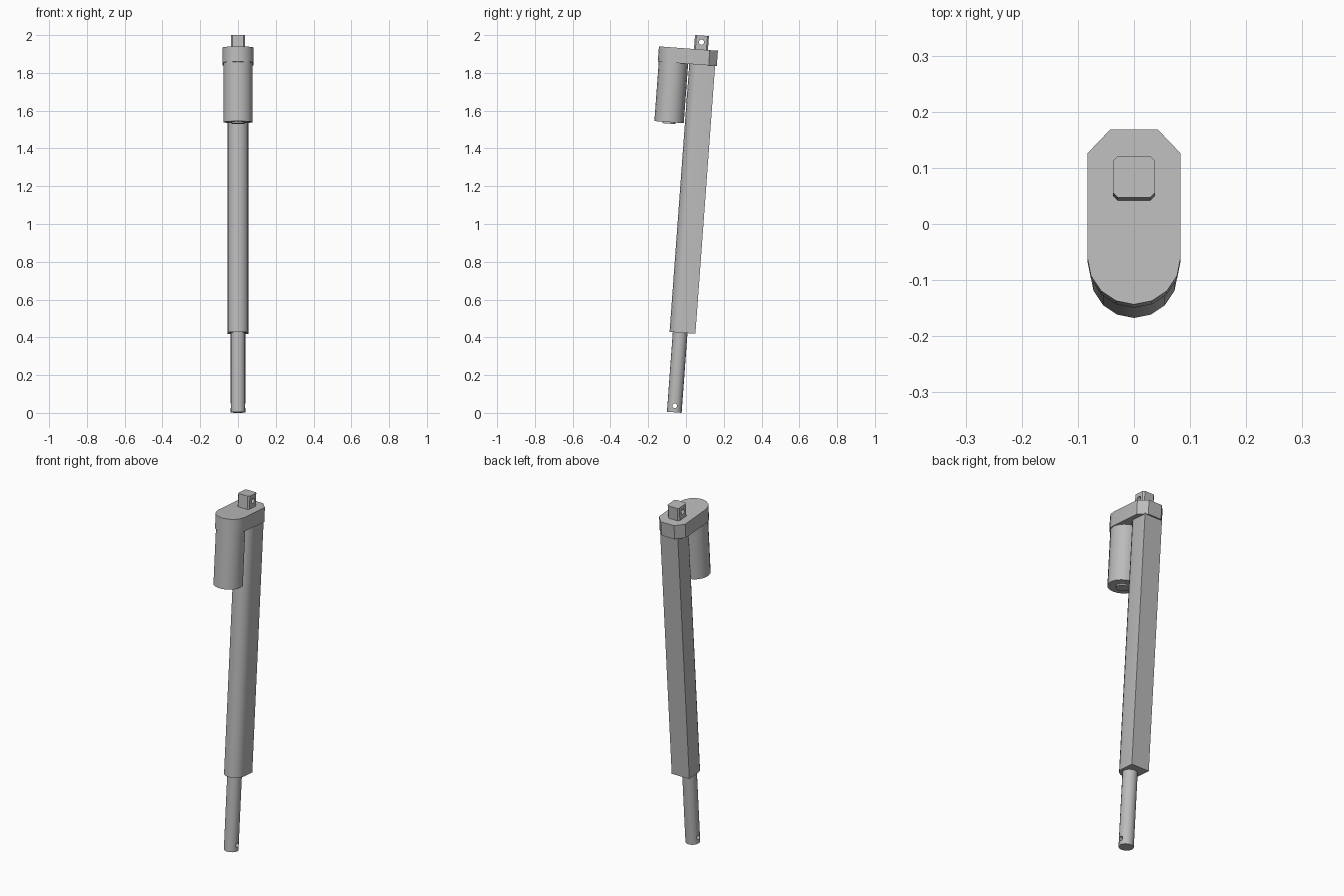
import bpy, bmesh
from math import pi, sin, cos, radians
from mathutils import Matrix

cube = bpy.data.objects.get("Cube")
if cube:
    bpy.data.objects.remove(cube, do_unlink=True)

grey = bpy.data.materials.new("mid_grey")
grey.use_nodes = True
grey.diffuse_color = (0.5, 0.5, 0.5, 1)
grey.node_tree.nodes["Principled BSDF"].inputs["Base Color"].default_value = (0.5, 0.5, 0.5, 1)

# The whole actuator leans back about the x axis
LEAN = Matrix.Translation((0, -0.062, 0.003)) @ Matrix.Rotation(radians(-4.2), 4, 'X')
MOTOR_Y = -0.14


def arc(radius, cy, start, end, steps):
    return [(radius * cos(start + (end - start) * i / steps),
             cy + radius * sin(start + (end - start) * i / steps)) for i in range(steps + 1)]


def circle(radius, cy=0, sides=16):
    return arc(radius, cy, 0, 2 * pi, sides)[:-1]


def extrude(name, outline, bottom, top):
    """Prism from an xy outline, running along the actuator axis."""
    bm = bmesh.new()
    face = bm.faces.new([bm.verts.new((x, y, bottom)) for x, y in outline])
    moved = bmesh.ops.extrude_face_region(bm, geom=[face])["geom"]
    bmesh.ops.translate(bm, vec=(0, 0, top - bottom),
                        verts=[g for g in moved if isinstance(g, bmesh.types.BMVert)])
    bmesh.ops.recalc_face_normals(bm, faces=bm.faces)
    mesh = bpy.data.meshes.new(name)
    bm.to_mesh(mesh)
    bm.free()
    mesh.materials.append(grey)
    obj = bpy.data.objects.new(name, mesh)
    bpy.context.collection.objects.link(obj)
    return obj


def activate(obj):
    bpy.ops.object.select_all(action='DESELECT')
    obj.select_set(True)
    bpy.context.view_layer.objects.active = obj


def drill(obj, height, radius):
    """Cross hole for a pin, running along x."""
    cutter = extrude("pin_hole_cutter", circle(radius), -0.2, 0.2)
    cutter.hide_render = True
    cutter.data.transform(Matrix.Translation((0, 0, height)) @ Matrix.Rotation(pi / 2, 4, 'Y'))
    mod = obj.modifiers.new("pin_hole", 'BOOLEAN')
    mod.operation, mod.solver, mod.object = 'DIFFERENCE', 'EXACT', cutter
    activate(obj)
    bpy.ops.object.modifier_apply(modifier=mod.name)
    bpy.data.objects.remove(cutter, do_unlink=True)


# Sliding rod with pin hole
rod = extrude("piston_rod", circle(0.039), 0, 0.5)
drill(rod, 0.035, 0.013)

# Long housing: round at the front, square at the back
housing = extrude("housing", arc(0.056, 0, pi, 2 * pi, 8) + [(0.056, 0.081), (-0.056, 0.081)],
                  0.423, 1.85)

# Gearbox: round over the motor, chamfered at the back
gearbox = extrude("gearbox", arc(0.083, MOTOR_Y, pi, 2 * pi, 8)
                  + [(0.083, 0.047), (0.042, 0.09), (-0.042, 0.09), (-0.083, 0.047)],
                  1.845, 1.926)

# Motor and its end boss
motor = extrude("motor", circle(0.078, MOTOR_Y), 1.53, 1.85)
boss = extrude("motor_end_boss", circle(0.035, MOTOR_Y), 1.522, 1.535)

# Mounting lug with clipped corners and pin hole
a, b = 0.037, 0.029
lug = extrude("mounting_lug", [(a, -b), (a, b), (b, a), (-b, a), (-a, b), (-a, -b), (-b, -a), (b, -a)],
              1.92, 2.0)
drill(lug, 1.965, 0.014)

for part in (rod, housing, gearbox, motor, boss, lug):
    part.data.transform(LEAN)
    activate(part)
    bpy.ops.object.shade_smooth_by_angle(angle=radians(30))
